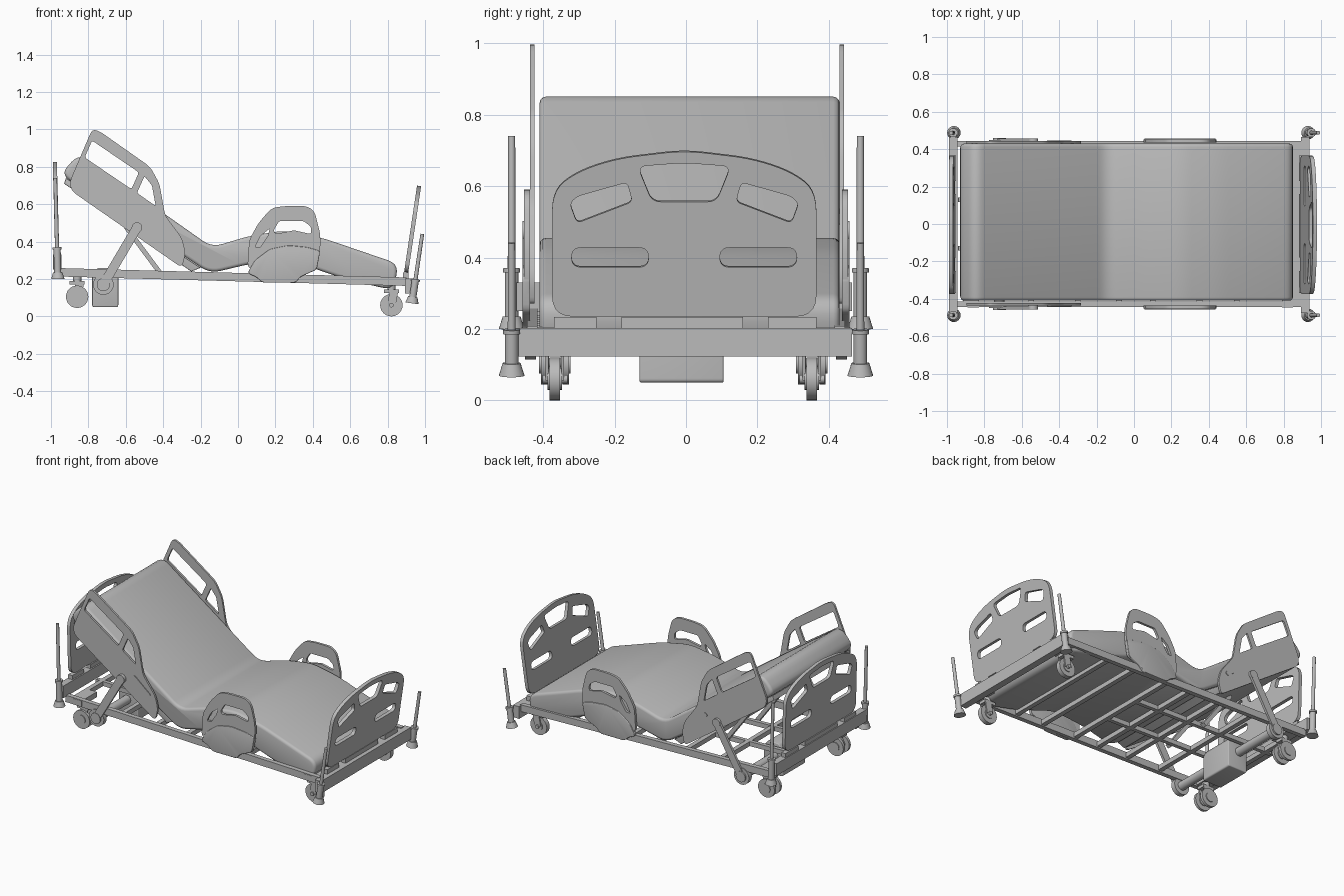
import bpy
import bmesh
from math import radians
from mathutils import Matrix, Vector

if "Cube" in bpy.data.objects:
    bpy.data.objects.remove(bpy.data.objects["Cube"], do_unlink=True)

grey = bpy.data.materials.new("plain_grey")
grey.use_nodes = True
grey.diffuse_color = (0.5, 0.5, 0.5, 1)
grey.node_tree.nodes["Principled BSDF"].inputs["Base Color"].default_value = grey.diffuse_color

SIDE = Matrix.Rotation(radians(90), 4, "X")          # outline x, y -> world x, z
END = Matrix.Rotation(radians(90), 4, "Z") @ SIDE    # outline x, y -> world y, z


def finish(name, mesh, matrix=Matrix()):
    """Link a mesh as a smooth-shaded object with the shared material."""
    mesh.materials.clear()
    mesh.materials.append(grey)
    obj = bpy.data.objects.new(name, mesh)
    bpy.context.collection.objects.link(obj)
    obj.matrix_world = matrix
    bpy.ops.object.select_all(action="DESELECT")
    obj.select_set(True)
    bpy.context.view_layer.objects.active = obj
    bpy.ops.object.shade_smooth_by_angle(angle=radians(35))
    return obj


def finish_bmesh(name, bm, matrix=Matrix()):
    bmesh.ops.recalc_face_normals(bm, faces=bm.faces)
    mesh = bpy.data.meshes.new(name)
    bm.to_mesh(mesh)
    bm.free()
    return finish(name, mesh, matrix)


def rounded(points, radius, steps=5):
    """Round every corner of a closed outline with a short curve."""
    points = [Vector(p) for p in points]
    result = []
    for i, corner in enumerate(points):
        before = points[i - 1] - corner
        after = points[(i + 1) % len(points)] - corner
        start = corner + before.normalized() * min(radius, before.length * 0.48)
        stop = corner + after.normalized() * min(radius, after.length * 0.48)
        for k in range(steps + 1):
            t = k / steps
            result.append(start.lerp(corner, t).lerp(corner.lerp(stop, t), t))
    return result


def panel(name, outlines, thickness, matrix):
    """Flat sheet: the first outline is the rim, the others are holes."""
    curve = bpy.data.curves.new(name, "CURVE")
    curve.dimensions = "2D"
    curve.fill_mode = "BOTH"
    curve.extrude = thickness / 2
    for outline in outlines:
        spline = curve.splines.new("POLY")
        spline.points.add(len(outline) - 1)
        for point, co in zip(spline.points, outline):
            point.co = (co[0], co[1], 0, 1)
        spline.use_cyclic_u = True
    temp = bpy.data.objects.new(name + "_outline", curve)
    bpy.context.collection.objects.link(temp)
    graph = bpy.context.evaluated_depsgraph_get()
    mesh = bpy.data.meshes.new_from_object(temp.evaluated_get(graph))
    bpy.data.objects.remove(temp, do_unlink=True)
    return finish(name, mesh, matrix)


def prism(name, outline, y0, y1, bevel):
    """Side profile extruded across the bed, with soft outer edges."""
    bm = bmesh.new()
    face = bm.faces.new([bm.verts.new((p[0], y0, p[1])) for p in outline])
    grown = bmesh.ops.extrude_face_region(bm, geom=[face])["geom"]
    moved = [v for v in grown if isinstance(v, bmesh.types.BMVert)]
    bmesh.ops.translate(bm, verts=moved, vec=(0, y1 - y0, 0))
    rims = [e for e in bm.edges if abs(e.verts[0].co.y - e.verts[1].co.y) < bevel / 9]
    bmesh.ops.bevel(bm, geom=rims, offset=bevel, segments=3, profile=0.5,
                    affect="EDGES", clamp_overlap=False)
    return finish_bmesh(name, bm)


def aligned(a, b):
    a, b = Vector(a), Vector(b)
    turn = (b - a).to_track_quat("Z", "Y").to_matrix().to_4x4()
    return Matrix.Translation((a + b) / 2) @ turn, (b - a).length


def beam(name, a, b, width, height):
    matrix, length = aligned(a, b)
    bm = bmesh.new()
    bmesh.ops.create_cube(bm, size=1, matrix=Matrix.Diagonal((width, height, length, 1)))
    return finish_bmesh(name, bm, matrix)


def rod(name, a, b, radius, tip=None):
    matrix, length = aligned(a, b)
    bm = bmesh.new()
    bmesh.ops.create_cone(bm, cap_ends=True, segments=24, radius1=radius,
                          radius2=radius if tip is None else tip, depth=length)
    return finish_bmesh(name, bm, matrix)


def mirrored(points):
    return points + [(-x, z) for x, z in reversed(points) if x > 0]


def flipped(points):
    return [(-x, z) for x, z in points]


def frame_z(x):
    return 0.21 - 0.027 * x


# Mattress and the platform under its raised back
mattress = [(-0.85, 0.87), (-0.14, 0.37), (0.06, 0.43), (0.25, 0.46), (0.45, 0.42),
            (0.86, 0.28), (0.83, 0.14), (0.57, 0.2), (0.28, 0.3), (0.06, 0.28),
            (-0.15, 0.23), (-0.95, 0.76)]
prism("mattress", rounded(mattress, 0.06), -0.41, 0.43, 0.018)
prism("back_platform", [(-0.92, 0.74), (-0.93, 0.71), (-0.25, 0.24), (-0.2, 0.26)],
      -0.39, 0.41, 0.004)

# Under-frame
for side in (-1, 1):
    beam("side_rail", (-0.95, side * 0.43, frame_z(-0.95)),
         (0.9, side * 0.43, frame_z(0.9)), 0.03, 0.045)
    beam("inner_rail", (-0.94, side * 0.13, frame_z(-0.94)),
         (0.1, side * 0.13, frame_z(0.1)), 0.025, 0.03)
    beam("back_lift_strut", (-0.4, side * 0.16, 0.21), (-0.6, side * 0.16, 0.48), 0.03, 0.025)
for x in (-0.9, -0.55, -0.3, -0.08, 0.1, 0.35, 0.55):
    beam("cross_bar", (x, -0.42, frame_z(x)), (x, 0.42, frame_z(x)), 0.03, 0.03)
beam("foot_cross_plate", (0.875, -0.43, 0.185), (0.875, 0.43, 0.185), 0.05, 0.035)

# Lift motor, shaft and swing arms
prism("motor_box", rounded([(-0.78, 0.05), (-0.64, 0.05), (-0.64, 0.22), (-0.67, 0.26),
                            (-0.75, 0.26), (-0.78, 0.22)], 0.012), -0.13, 0.105, 0.005)
rod("lift_shaft", (-0.72, -0.44, 0.17), (-0.72, 0.44, 0.17), 0.028)
for side in (-1, 1):
    for radius, reach in ((0.055, 0.45), (0.035, 0.46)):
        rod("arm_hub", (-0.72, side * 0.42, 0.17), (-0.72, side * reach, 0.17), radius)
    beam("swing_arm", (-0.72, side * 0.449, 0.17), (-0.54, side * 0.449, 0.475), 0.016, 0.05)
    rod("arm_pivot", (-0.54, side * 0.43, 0.475), (-0.54, side * 0.458, 0.475), 0.028)

# Casters: twin wheels at the head, single wheels at the foot
for x, z, wheels in ((-0.86, 0.105, (-0.03, 0.03)), (0.82, 0.06, (0,))):
    half = 0.009 if len(wheels) > 1 else 0.015
    for y in (-0.367, 0.352):
        for shift in wheels:
            w = y + shift
            rod("caster_wheel", (x, w - half, z), (x, w + half, z), 0.06)
            rod("caster_hub", (x, w - half - 0.005, z), (x, w + half + 0.005, z), 0.03)
        rod("caster_axle", (x, y - 0.035, z), (x, y + 0.035, z), 0.012)
        for shift in (-0.022, 0.022):
            beam("caster_fork", (x, y + shift, z), (x + 0.015, y + shift, z + 0.08), 0.008, 0.045)
        beam("caster_crown", (x, y - 0.026, z + 0.075), (x, y + 0.026, z + 0.075), 0.08, 0.02)
        rod("caster_stem", (x, y, z + 0.075), (x, y, frame_z(x)), 0.022)
        beam("caster_mount", (x, y - 0.08, frame_z(x)), (x, y + 0.08, frame_z(x)), 0.06, 0.035)

# End boards with cut-outs, on a bar between two corner posts
rim = mirrored([(0, 0.5), (0.19, 0.477), (0.3, 0.44), (0.37, 0.385), (0.37, 0.03)])
middle_hole = mirrored([(0, 0.465), (0.13, 0.455), (0.09, 0.355)])
corner_hole = [(0.32, 0.35), (0.3, 0.37), (0.16, 0.41), (0.145, 0.355), (0.3, 0.295)]
grip = [(0.1, 0.17), (0.315, 0.17), (0.315, 0.225), (0.1, 0.225)]
board = [rounded(rim, 0.06), rounded(middle_hole, 0.025)]
for hole, radius in ((corner_hole, 0.015), (grip, 0.027)):
    board += [rounded(hole, radius), rounded(flipped(hole), radius)]

for label, x, z, tilt, inset, sleeve, top in (
        ("head", -0.963, 0.2, -1.5, 0, 0.17, 0.54),
        ("foot", 0.93, 0.07, 8.5, -0.055, 0.13, 0.375)):
    place = Matrix.Translation((x, 0, z)) @ Matrix.Rotation(radians(tilt), 4, "Y")
    panel(label + "_board", board, 0.022,
          place @ Matrix.Translation((inset, -0.005, 0.13)) @ END)
    for y0, y1 in ((-0.37, -0.25), (-0.18, 0.16), (0.23, 0.365)):
        beam(label + "_board_foot", place @ Vector((inset, y0, 0.142)),
             place @ Vector((inset, y1, 0.142)), 0.03, 0.03)
    beam(label + "_end_bar", place @ Vector((inset / 2, -0.475, 0.09)),
         place @ Vector((inset / 2, 0.465, 0.09)), 0.045, 0.08)
    for y in (-0.488, 0.488):
        for part, low, high, radius, tip in (
                ("bumper", 0, 0.035, 0.036, 0.025), ("sleeve", 0.03, sleeve, 0.019, 0.019),
                ("collar", sleeve - 0.012, sleeve, 0.024, 0.024),
                ("post", sleeve, top, 0.011, 0.01)):
            rod(label + "_" + part, place @ Vector((0, y, low)),
                place @ Vector((0, y, high)), radius, tip)

# Side rails: tall ones beside the back, short ones at the middle
back_rail = [(-0.78, 1.0), (-0.74, 0.99), (-0.47, 0.8), (-0.42, 0.71), (-0.39, 0.54),
             (-0.3, 0.42), (-0.28, 0.34), (-0.3, 0.26), (-0.89, 0.67), (-0.9, 0.72)]
long_hole = [(-0.78, 0.94), (-0.53, 0.77), (-0.57, 0.68), (-0.82, 0.85)]
small_hole = [(-0.5, 0.75), (-0.46, 0.7), (-0.44, 0.59), (-0.54, 0.66)]
badge = [(-0.47, 0.5), (-0.35, 0.4), (-0.33, 0.42), (-0.45, 0.52)]
short_rail = [(0.05, 0.26), (0.06, 0.41), (0.11, 0.5), (0.18, 0.58), (0.25, 0.59),
              (0.37, 0.59), (0.41, 0.56), (0.44, 0.44), (0.44, 0.36), (0.42, 0.24),
              (0.1, 0.24)]
grab_hole = [(0.19, 0.46), (0.22, 0.51), (0.35, 0.51), (0.39, 0.48), (0.39, 0.44),
             (0.3, 0.46), (0.2, 0.44)]
curved_hole = [(0.09, 0.37), (0.12, 0.43), (0.17, 0.47), (0.16, 0.43), (0.12, 0.37)]
shell = [(0.05, 0.23), (0.09, 0.3), (0.17, 0.36), (0.27, 0.38), (0.37, 0.37), (0.44, 0.35),
         (0.42, 0.25), (0.33, 0.21), (0.31, 0.18), (0.13, 0.18), (0.1, 0.21)]
for side in (-1, 1):
    panel("back_side_rail", [rounded(back_rail, 0.03), rounded(long_hole, 0.015),
                             rounded(small_hole, 0.012)], 0.013,
          Matrix.Translation((0, side * 0.433 + 0.003, 0)) @ SIDE)
    panel("back_rail_badge", [rounded(badge, 0.012)], 0.006,
          Matrix.Translation((0, side * 0.441 + 0.003, 0)) @ SIDE)
    panel("middle_side_rail", [rounded(short_rail, 0.03), rounded(grab_hole, 0.012),
                               rounded(curved_hole, 0.01)], 0.016,
          Matrix.Translation((0, side * 0.445, 0)) @ SIDE)
    prism("middle_rail_shell", rounded(shell, 0.02), side * 0.436, side * 0.458, 0.004)
